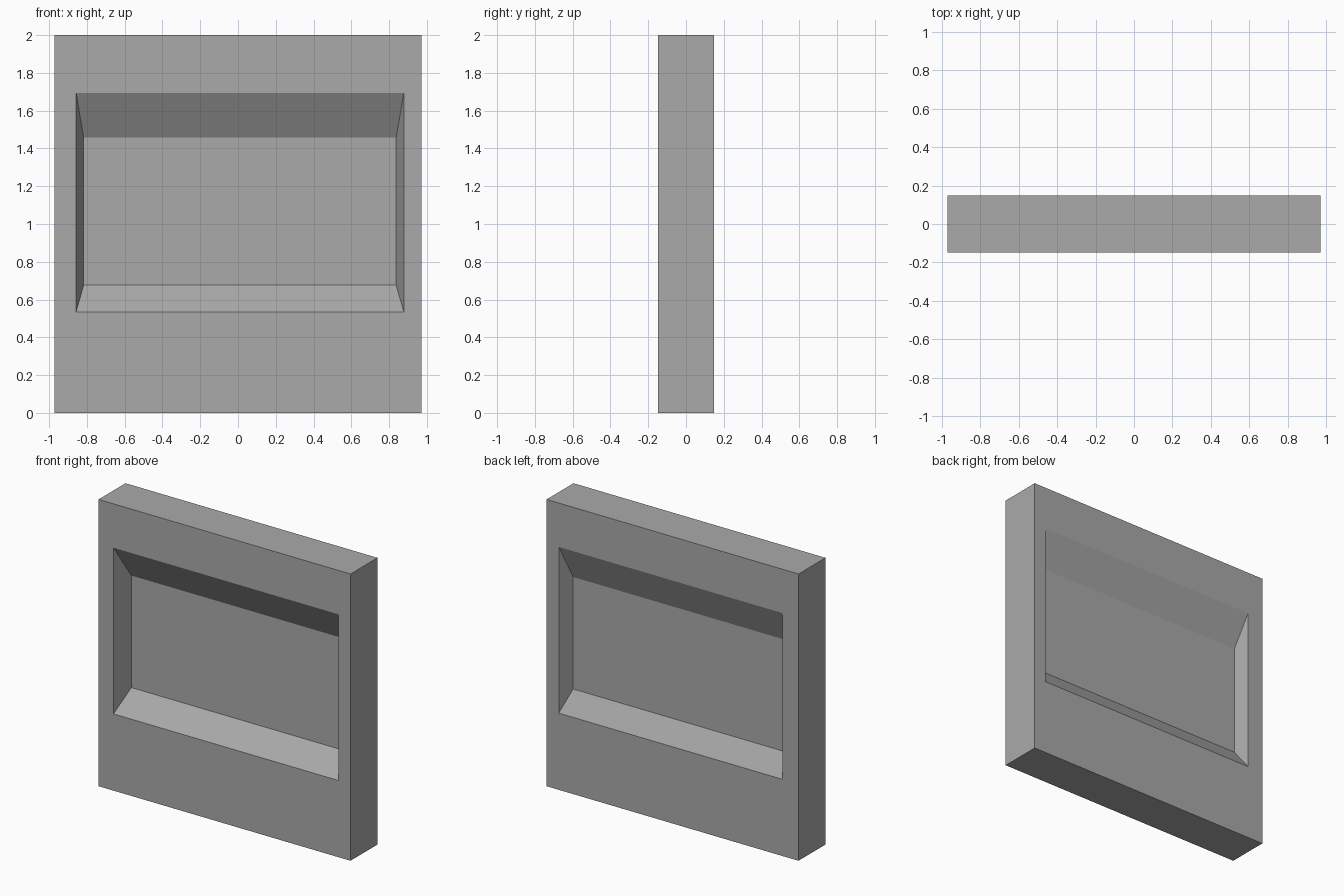
import bpy
import bmesh

cube = bpy.data.objects.get("Cube")
if cube:
    bpy.data.objects.remove(cube, do_unlink=True)

grey = bpy.data.materials.new("mid grey")
grey.use_nodes = True
colour = (0.4, 0.4, 0.4, 1)
grey.diffuse_color = colour
grey.node_tree.nodes["Principled BSDF"].inputs["Base Color"].default_value = colour

HALF_WIDTH, HALF_DEPTH, HEIGHT = 0.972, 0.148, 2.0


def rectangle(bm, x0, x1, z0, z1, y):
    return [bm.verts.new((x, y, z)) for x, z in ((x0, z0), (x1, z0), (x1, z1), (x0, z1))]


def bridge(bm, a, b):
    for i in range(4):
        j = (i + 1) % 4
        bm.faces.new((a[i], a[j], b[j], b[i]))


def recessed_side(bm, side, left, depth):
    """Outer border, splayed reveals and sunken floor on one side."""
    y = side * HALF_DEPTH
    border = rectangle(bm, -HALF_WIDTH, HALF_WIDTH, 0, HEIGHT, y)
    opening = rectangle(bm, left, 0.878, 0.535, 1.694, y)
    floor = rectangle(bm, -0.817, 0.837, 0.676, 1.457, y - side * depth)
    bridge(bm, border, opening)
    bridge(bm, opening, floor)
    bm.faces.new(floor)
    return border


# Slab with a sloping recess on the front and a shallower one on the back
bm = bmesh.new()
front = recessed_side(bm, -1, -0.857, 0.14)
back = recessed_side(bm, 1, -0.85, 0.1)
bridge(bm, front, back)
bmesh.ops.recalc_face_normals(bm, faces=bm.faces)
mesh = bpy.data.meshes.new("recessed_panel")
bm.to_mesh(mesh)
bm.free()
mesh.materials.append(grey)
panel = bpy.data.objects.new("recessed_panel", mesh)
bpy.context.collection.objects.link(panel)
